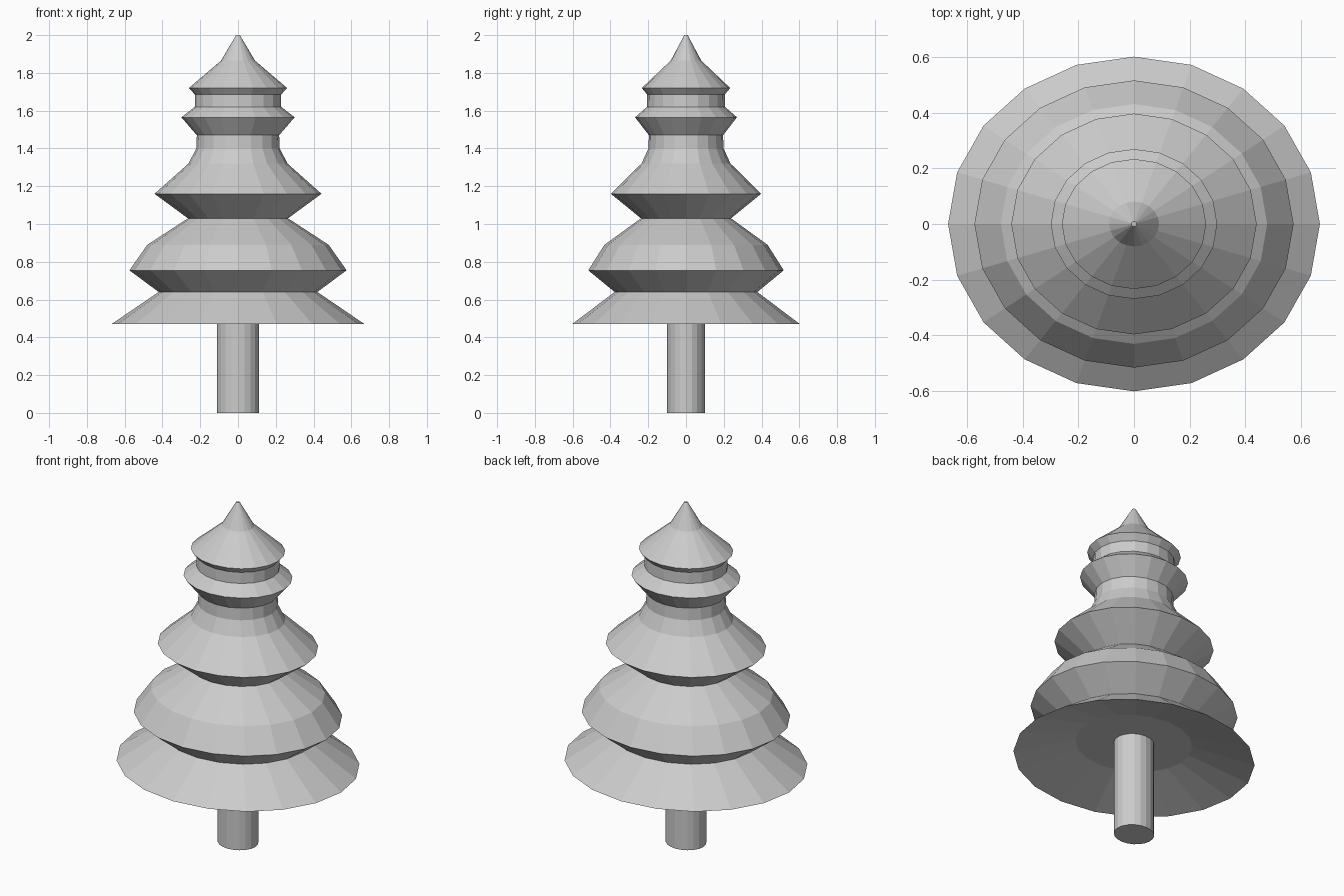
import bpy, bmesh
from math import cos, sin, tau

if "Cube" in bpy.data.objects:
    bpy.data.objects.remove(bpy.data.objects["Cube"])

SIDES = 20
DEPTH = 0.9  # the tree is slightly flattened front to back


def lathe(name, profile):
    """Spin (radius, z) points into a closed, flat-faced elliptical solid."""
    bm = bmesh.new()
    rings = []
    for r, z in profile:
        rings.append([bm.verts.new((r * cos(tau * i / SIDES),
                                    r * DEPTH * sin(tau * i / SIDES), z))
                      for i in range(SIDES)])
    for low, high in zip(rings, rings[1:]):
        for i in range(SIDES):
            j = (i + 1) % SIDES
            bm.faces.new((low[i], low[j], high[j], high[i]))
    bm.faces.new(rings[0][::-1])
    bm.faces.new(rings[-1])
    bmesh.ops.recalc_face_normals(bm, faces=bm.faces)
    mesh = bpy.data.meshes.new(name)
    bm.to_mesh(mesh)
    bm.free()
    obj = bpy.data.objects.new(name, mesh)
    bpy.context.collection.objects.link(obj)
    return obj


# Trunk, running up to the hollow under the lowest tier
lathe("trunk", [(0.112, 0), (0.112, 0.56)])

# Foliage tiers, from the recessed underside to the tip
lathe("foliage", [
    (0.325, 0.56), (0.67, 0.47), (0.42, 0.64),    # bottom skirt
    (0.575, 0.755), (0.48, 0.89), (0.265, 1.03),  # second tier
    (0.442, 1.16), (0.262, 1.32), (0.221, 1.40),  # third tier
    (0.218, 1.47), (0.30, 1.565), (0.229, 1.62),  # fourth tier
    (0.228, 1.685), (0.26, 1.72), (0.09, 1.865),  # top tier
    (0.01, 2.0),
])
